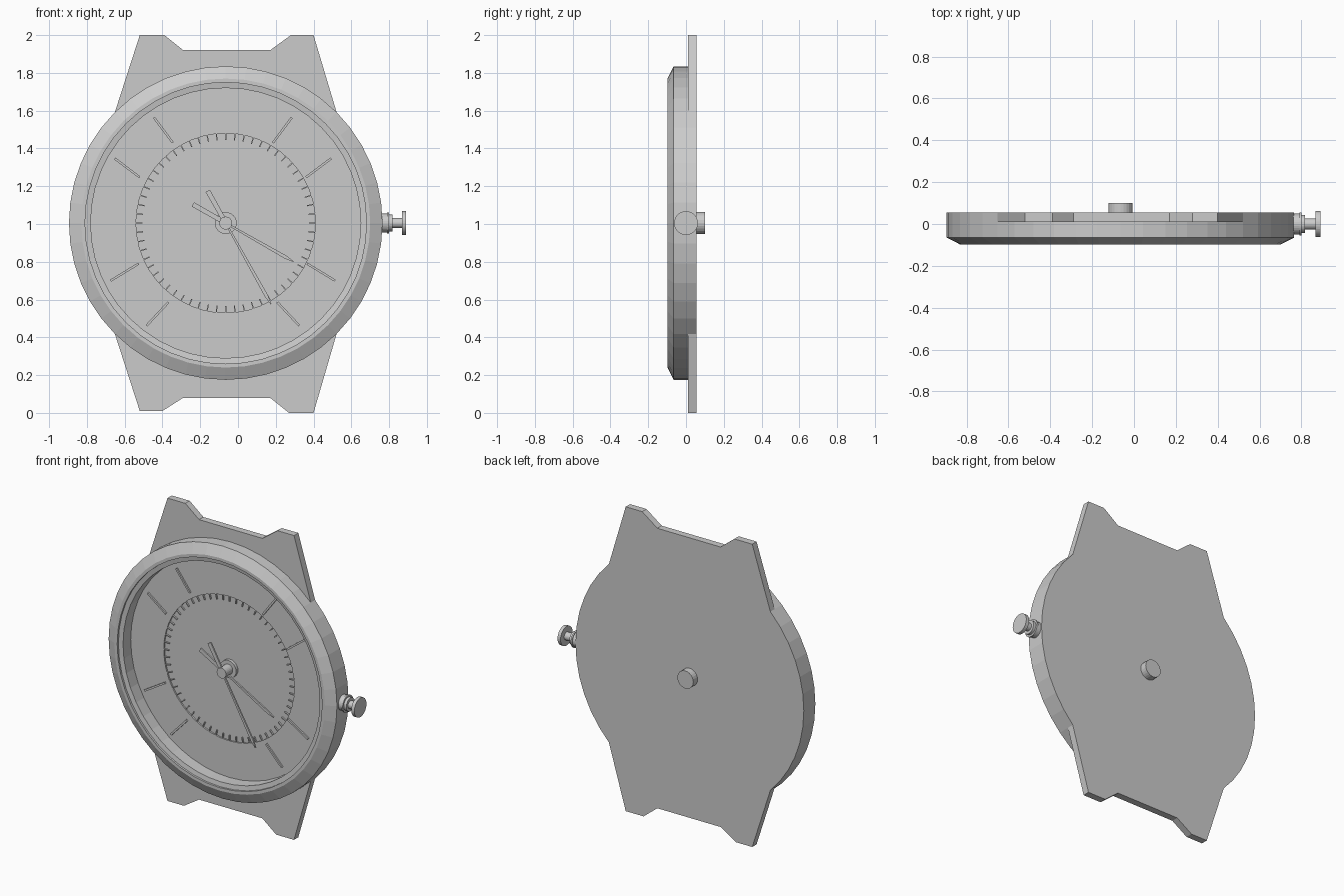
import bpy, bmesh
from math import sin, cos, pi, atan2, hypot

if "Cube" in bpy.data.objects:
    bpy.data.objects.remove(bpy.data.objects["Cube"])

CX, CZ, R = -0.065, 1.005, 0.83      # case centre and radius
SEG = 48


def finish(bm, name):
    bmesh.ops.remove_doubles(bm, verts=bm.verts, dist=1e-5)
    bmesh.ops.recalc_face_normals(bm, faces=bm.faces)
    me = bpy.data.meshes.new(name)
    bm.to_mesh(me)
    bm.free()
    ob = bpy.data.objects.new(name, me)
    bpy.context.collection.objects.link(ob)
    return ob


def add_prism(bm, pts, y0, y1):
    """Extrude an x/z outline between two depths."""
    a = [bm.verts.new((x, y0, z)) for x, z in pts]
    b = [bm.verts.new((x, y1, z)) for x, z in pts]
    bm.faces.new(a)
    bm.faces.new(b[::-1])
    n = len(pts)
    for i in range(n):
        j = (i + 1) % n
        bm.faces.new((a[i], b[i], b[j], a[j]))


def prism(name, outlines, y0, y1):
    bm = bmesh.new()
    for pts in outlines:
        add_prism(bm, pts, y0, y1)
    return finish(bm, name)


def lathe(name, profile, place, segs=SEG, ring=False):
    """Revolve (radius, height) pairs; a ring closes on itself, a solid gets caps."""
    bm = bmesh.new()
    rows = [[bm.verts.new(place(r * cos(2 * pi * k / segs), r * sin(2 * pi * k / segs), h))
             for k in range(segs)] for r, h in profile]
    pairs = list(zip(rows, rows[1:] + rows[:1]))
    if not ring:
        pairs.pop()
        bm.faces.new(rows[0])
        bm.faces.new(rows[-1])
    for p, q in pairs:
        for k in range(segs):
            m = (k + 1) % segs
            bm.faces.new((p[k], p[m], q[m], q[k]))
    return finish(bm, name)


def facing(u, v, h):                 # axis through the dial
    return (CX + u, h, CZ + v)


def sideways(u, v, h):               # axis through the crown
    return (h, u, CZ + v)


def strip(start, end, stations):
    """Outline along a line; stations are (distance, half width)."""
    dx, dz = end[0] - start[0], end[1] - start[1]
    n = hypot(dx, dz)
    dx, dz = dx / n, dz / n
    side = [(start[0] + dx * d - dz * w, start[1] + dz * d + dx * w) for d, w in stations]
    back = [(start[0] + dx * d + dz * w, start[1] + dz * d - dx * w) for d, w in stations]
    return side + back[::-1]


def bar(start, end, half):
    n = hypot(end[0] - start[0], end[1] - start[1])
    return strip(start, end, [(0, half), (n, half)])


# Back plate with strap lugs, following the case arc on both sides
def arc(centre):
    return [(CX + R * cos(centre + i * 2 * pi / SEG), CZ + R * sin(centre + i * 2 * pi / SEG))
            for i in range(6, -7, -1)]


top = [(-0.52, 2.0), (-0.39, 2.0), (-0.29, 1.92), (0.17, 1.92), (0.28, 2.0), (0.40, 2.0)]
bottom = [(0.40, 0.0), (0.27, 0.0), (0.17, 0.08), (-0.29, 0.08), (-0.40, 0.01), (-0.52, 0.01)]
prism("back_plate", [top + arc(0) + bottom + arc(pi)], 0.01, 0.055)

# Bezel with chamfered rim and a small inner step
lathe("bezel", [(R, 0.01), (R, -0.065), (0.765, -0.098), (0.745, -0.098),
                (0.745, -0.085), (0.715, -0.08), (0.715, 0.01)], facing, ring=True)

# Raised dial ring around the sunken minute circle
lathe("dial_ring", [(0.72, 0.01), (0.72, 0.0), (0.475, 0.0), (0.475, 0.01)], facing, ring=True)

# Minute ticks
ticks = []
for i in range(60):
    a = 2 * pi * i / 60
    ticks.append(bar((CX + 0.44 * cos(a), CZ + 0.44 * sin(a)),
                     (CX + 0.476 * cos(a), CZ + 0.476 * sin(a)), 0.003))
prism("minute_ticks", ticks, 0.0, 0.012)

# Hour bars, mirrored left and right
marks = []
for x0, z0, x1, z1 in [(0.265, 1.43, 0.365, 1.564), (0.44, 1.247, 0.573, 1.347),
                       (0.446, 0.79, 0.594, 0.70), (0.288, 0.586, 0.404, 0.462)]:
    for s in (1, -1):
        marks.append(bar((-0.08 + s * x0, z0), (-0.08 + s * x1, z1), 0.006))
prism("hour_bars", marks, -0.01, 0.002)

# Hub running through to the back, and the thin pin carrying the hands
lathe("hub", [(0.058, -0.01), (0.058, 0.1)], facing, 24)
lathe("hand_pin", [(0.034, -0.08), (0.034, 0.0)], facing, 24)


# Hands with a wide counterweight tail and a slim pointed blade
def hand(name, dx, dz, tail, y):
    n = hypot(dx, dz)
    ux, uz = dx / n, dz / n
    start = (CX - ux * tail, CZ - uz * tail)
    prism(name, [strip(start, (CX + dx, CZ + dz),
                       [(0, 0.013), (tail - 0.03, 0.012), (tail, 0.005),
                        (tail + n - 0.05, 0.009), (tail + n, 0.002)])], y, y + 0.01)


hand("hour_hand", 0.36, -0.205, 0.2, -0.055)
hand("minute_hand", 0.24, -0.43, 0.195, -0.072)

# Crown on the right side
lathe("crown", [(0.05, 0.74), (0.05, 0.79), (0.056, 0.79), (0.056, 0.80), (0.044, 0.80),
                (0.044, 0.818), (0.026, 0.818), (0.026, 0.868), (0.063, 0.868),
                (0.063, 0.89)], sideways, 32)
